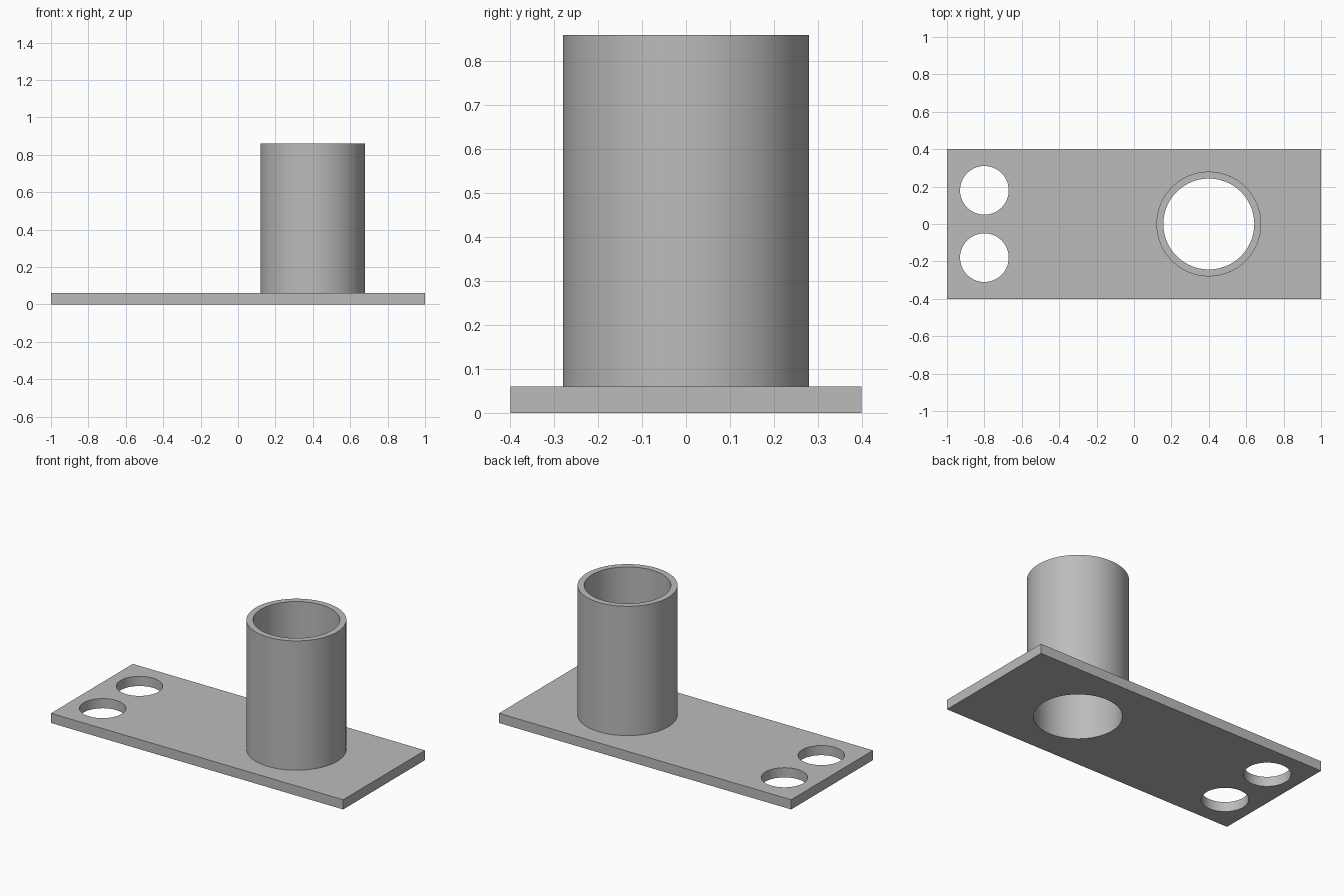
import bpy
import math

if "Cube" in bpy.data.objects:
    bpy.data.objects.remove(bpy.data.objects["Cube"], do_unlink=True)

PLATE_TOP = 0.06
TUBE_TOP = 0.86
TUBE_X = 0.4
OUTER_R, BORE_R = 0.28, 0.243
HOLE_X, HOLE_Y, HOLE_R = -0.8, 0.18, 0.13
SIDES = 96

grey = bpy.data.materials.new("plain_grey")
grey.use_nodes = True
colour = (0.5, 0.5, 0.5, 1)
grey.diffuse_color = colour
grey.node_tree.nodes["Principled BSDF"].inputs["Base Color"].default_value = colour


def cylinder(name, x, y, radius, bottom, top):
    bpy.ops.mesh.primitive_cylinder_add(
        vertices=SIDES, radius=radius, depth=top - bottom,
        location=(x, y, (bottom + top) / 2))
    obj = bpy.context.object
    obj.name = name
    return obj


def drill(target, x, y, radius):
    """Cut a vertical round hole right through the target."""
    cutter = cylinder("hole_cutter", x, y, radius, -0.2, TUBE_TOP + 0.2)
    cutter.hide_render = True
    mod = target.modifiers.new("hole", "BOOLEAN")
    mod.operation = "DIFFERENCE"
    mod.solver = "EXACT"
    mod.object = cutter
    bpy.context.view_layer.objects.active = target
    bpy.ops.object.modifier_apply(modifier=mod.name)
    bpy.data.objects.remove(cutter, do_unlink=True)


def finish(obj):
    obj.data.materials.clear()
    obj.data.materials.append(grey)
    bpy.ops.object.select_all(action="DESELECT")
    obj.select_set(True)
    bpy.context.view_layer.objects.active = obj
    bpy.ops.object.shade_smooth_by_angle(angle=math.radians(30))


# Base plate with two mounting holes and the tube bore
bpy.ops.mesh.primitive_cube_add(size=1, location=(0, 0, PLATE_TOP / 2))
plate = bpy.context.object
plate.name = "base_plate"
plate.scale = (2, 0.8, PLATE_TOP)
bpy.ops.object.transform_apply(location=False, rotation=False, scale=True)
for side in (-1, 1):
    drill(plate, HOLE_X, side * HOLE_Y, HOLE_R)
drill(plate, TUBE_X, 0, BORE_R)
finish(plate)

# Upright open tube
tube = cylinder("upright_tube", TUBE_X, 0, OUTER_R, PLATE_TOP, TUBE_TOP)
drill(tube, TUBE_X, 0, BORE_R)
finish(tube)
